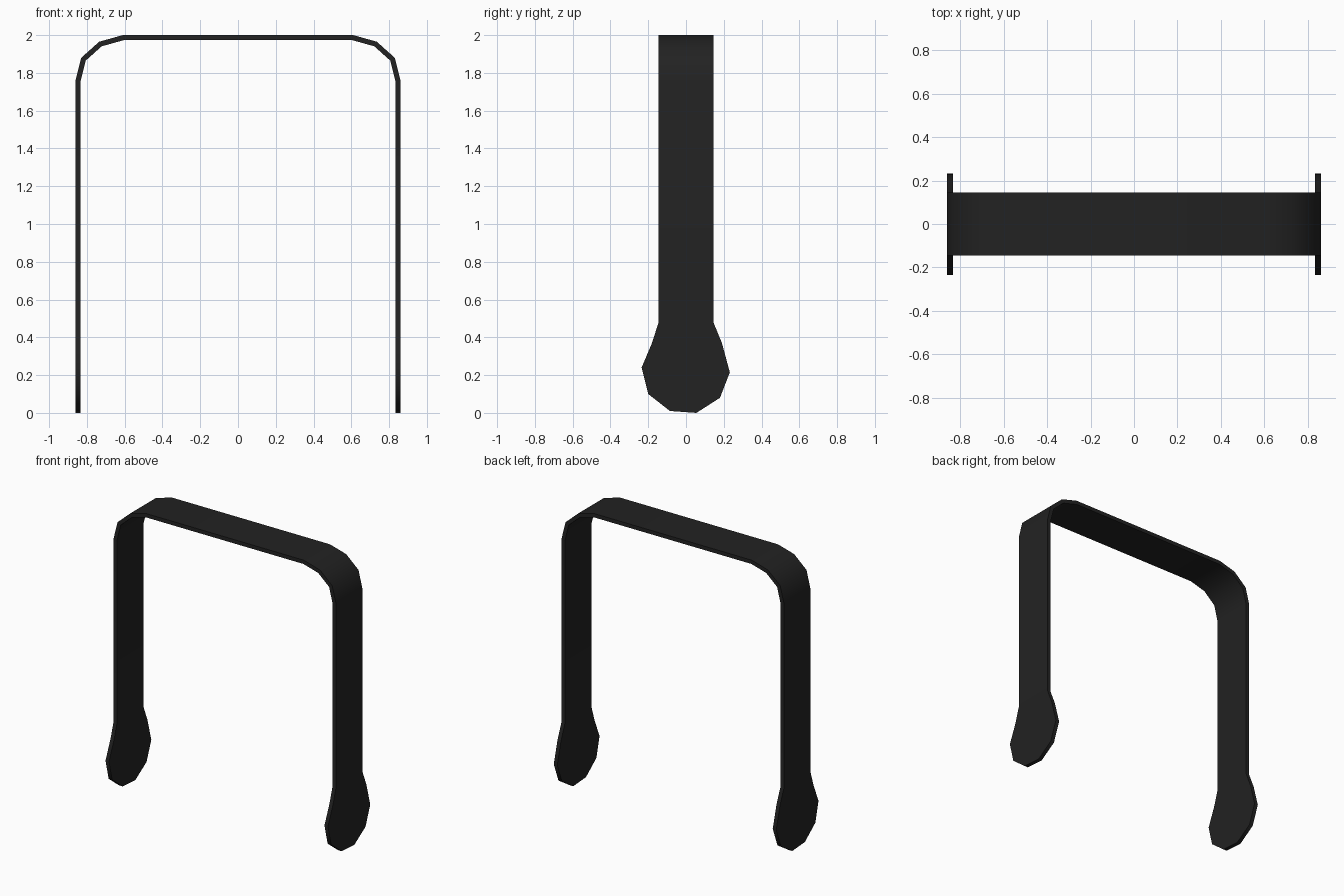
import bpy
import bmesh
from math import radians

cube = bpy.data.objects.get("Cube")
if cube:
    bpy.data.objects.remove(cube, do_unlink=True)

HALF_WIDTH = 0.145
THICKNESS = 0.027

# Flat black finish
black = bpy.data.materials.new("matte_black")
black.use_nodes = True
color = (0.016, 0.016, 0.016, 1)
black.diffuse_color = color
bsdf = next(n for n in black.node_tree.nodes if n.type == 'BSDF_PRINCIPLED')
bsdf.inputs["Base Color"].default_value = color
bsdf.inputs["Roughness"].default_value = 0.8

# Outer path of one half (x, z), from the end of the leg up to the top bar
half = [(0.86, 0.48), (0.86, 1.76), (0.83, 1.88), (0.735, 1.965), (0.61, 2.0)]
path = half + [(-x, z) for x, z in reversed(half)]

# Rounded paddle outline (y, z) below the strap's end
paddle = [(-0.18, 0.37), (-0.235, 0.24), (-0.2, 0.1), (-0.085, 0.01),
          (0.055, 0.0), (0.18, 0.08), (0.232, 0.215), (0.19, 0.37)]

bm = bmesh.new()

# Strap: a ribbon along the path
rows = [[bm.verts.new((x, y, z)) for y in (-HALF_WIDTH, HALF_WIDTH)] for x, z in path]
for (a, b), (c, d) in zip(rows, rows[1:]):
    bm.faces.new((a, b, d, c))

# Paddles: one flat face at each end, sharing the strap's end edge
for (front, back), x in ((rows[0], half[0][0]), (rows[-1], -half[0][0])):
    loop = [front] + [bm.verts.new((x, y, z)) for y, z in paddle] + [back]
    bm.faces.new(loop if x > 0 else loop[::-1])

mesh = bpy.data.meshes.new("strap_handle")
bm.to_mesh(mesh)
bm.free()
mesh.materials.append(black)
handle = bpy.data.objects.new("strap_handle", mesh)
bpy.context.collection.objects.link(handle)

# Thicken inward, then smooth only the bends
bpy.ops.object.select_all(action='DESELECT')
handle.select_set(True)
bpy.context.view_layer.objects.active = handle
solid = handle.modifiers.new("thickness", 'SOLIDIFY')
solid.thickness = THICKNESS
solid.offset = -1
solid.use_even_offset = True
bpy.ops.object.modifier_apply(modifier=solid.name)
bpy.ops.object.shade_smooth_by_angle(angle=radians(40))
